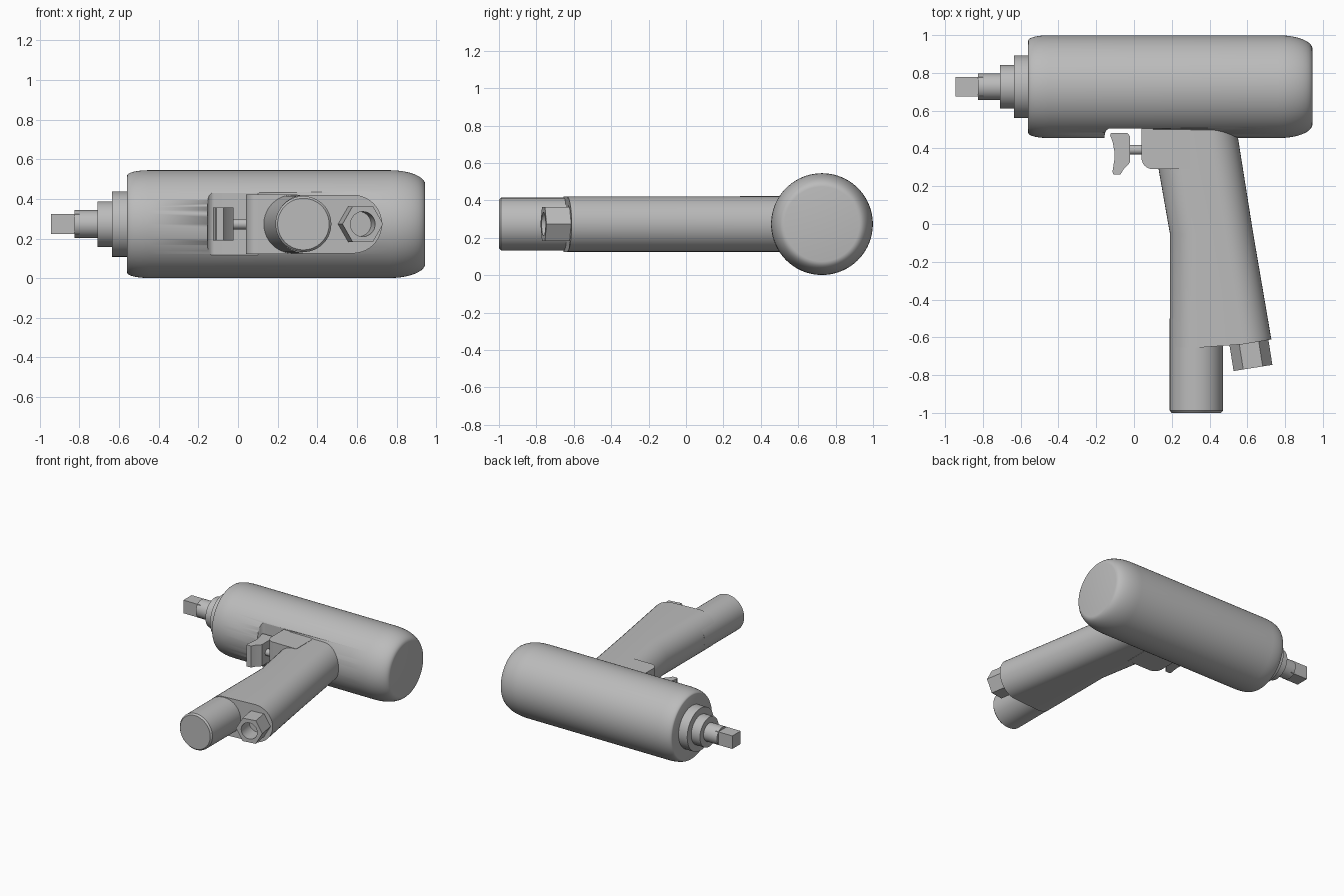
import bpy, bmesh
from math import pi, sin, cos, radians
from mathutils import Matrix, Vector

cube = bpy.data.objects.get("Cube")
if cube:
    bpy.data.objects.remove(cube)

grey = bpy.data.materials.new("plain grey")
grey.use_nodes = True
colour = (0.5, 0.5, 0.5, 1)
grey.diffuse_color = colour
grey.node_tree.nodes["Principled BSDF"].inputs["Base Color"].default_value = colour

MID = 0.273       # height of the tool's centre plane
BARREL_Y = 0.727  # barrel axis


def finish(name, bm, angle=30):
    bmesh.ops.recalc_face_normals(bm, faces=bm.faces)
    mesh = bpy.data.meshes.new(name)
    bm.to_mesh(mesh)
    bm.free()
    ob = bpy.data.objects.new(name, mesh)
    bpy.context.collection.objects.link(ob)
    mesh.materials.append(grey)
    smooth(ob, angle)
    return ob


def activate(ob):
    bpy.ops.object.select_all(action='DESELECT')
    ob.select_set(True)
    bpy.context.view_layer.objects.active = ob


def smooth(ob, angle=30):
    activate(ob)
    bpy.ops.object.shade_smooth_by_angle(angle=radians(angle))


def loft(name, rings):
    """Skin closed rings of points and cap both ends."""
    bm = bmesh.new()
    loops = [[bm.verts.new(p) for p in ring] for ring in rings]
    n = len(loops[0])
    for a, b in zip(loops, loops[1:]):
        for i in range(n):
            j = (i + 1) % n
            bm.faces.new((a[i], a[j], b[j], b[i]))
    bm.faces.new(loops[0])
    bm.faces.new(loops[-1])
    return finish(name, bm)


def turned(name, profile, origin, direction, sides=64):
    """Solid of revolution from (distance along axis, radius) pairs."""
    turn = Matrix.Translation(origin) @ Vector(direction).to_track_quat('Z', 'Y').to_matrix().to_4x4()
    return loft(name, [[turn @ Vector((r * cos(2 * pi * i / sides), r * sin(2 * pi * i / sides), d))
                        for i in range(sides)] for d, r in profile])


def plate(name, outline, half):
    """Extrude a plan outline evenly about the centre plane."""
    return loft(name, [[(x, y, MID + s * half) for x, y in outline] for s in (-1, 1)])


def arc(cx, cy, r, start, end, steps=8):
    angles = [radians(start + (end - start) * i / steps) for i in range(steps + 1)]
    return [(cx + r * cos(a), cy + r * sin(a)) for a in angles]


def cut(ob, cutter):
    mod = ob.modifiers.new("cut", 'BOOLEAN')
    mod.operation = 'DIFFERENCE'
    mod.solver = 'EXACT'
    mod.object = cutter
    activate(ob)
    # keep the cut ahead of the smoothing step
    bpy.ops.object.modifier_move_to_index(modifier=mod.name, index=0)
    bpy.ops.object.modifier_apply(modifier=mod.name)
    bpy.data.objects.remove(cutter)


# Barrel with rounded shoulders, and a recess for the trigger
front = [(-0.56 + 0.11 * (1 - cos(t)), 0.245 + 0.027 * sin(t)) for t in [pi / 16 * i for i in range(9)]]
rear = [(0.765 + 0.18 * sin(t), 0.2 + 0.072 * cos(t)) for t in [pi / 20 * i for i in range(11)]]
barrel = turned("barrel", front + rear, (0, BARREL_Y, MID), (1, 0, 0), 96)
recess = plate("recess_cutter",
               [(0.1, 0.4), (0.1, 0.508)] + arc(-0.118, 0.471, 0.037, 90, 180) + [(-0.155, 0.4)], 0.157)
cut(barrel, recess)

# Stepped nose and square drive
for name, x, r in (("nose_collar", -0.635, 0.165), ("nose_ring", -0.71, 0.115),
                   ("drive_shaft", -0.825, 0.07)):
    turned(name, [(x, r), (-0.5, r)], (0, BARREL_Y, MID), (1, 0, 0))
h = 0.051
loft("square_drive", [[(x, BARREL_Y + a * h, MID + b * h) for a, b in ((-1, -1), (1, -1), (1, 1), (-1, 1))]
                      for x in (-0.945, -0.8)])

# Grip: rounded section, raked at the front above the knee and along the back
R = 0.148


def grip_ring(y, low=False):
    x0 = 0.19 - max(0, y + 0.05) * 0.176
    x1 = 0.55 + (0.46 - y) * 0.159
    pts = arc(x1 - R, MID, R, -90, 90, 20) + arc(x0 + R, MID, R, 90, 270, 20)
    return [(x, y + (max(0, x - 0.47) * 0.17 if low else 0), z) for x, z in pts]


loft("grip", [grip_ring(-0.655, True), grip_ring(-0.05), grip_ring(0.6)])
plate("trigger_housing", [(0.3, 0.6), (0.04, 0.6)] + arc(0.1, 0.35, 0.06, 180, 270) + [(0.3, 0.29)], 0.15)

# Exhaust tube below the grip
turned("exhaust_tube", [(0, 0.13), (0.012, 0.141), (0.5, 0.141)], (0.33, -1, MID), (0, 1, 0))

# Hexagonal air inlet, following the slope of the back
tilt = Vector((0.157, -0.988, 0))
end = Vector((0.63, -0.762, MID))
inlet = turned("air_inlet", [(-0.2, 0.104), (0, 0.104)], end, tilt, 6)
# put two corners in the plan plane
spin = Matrix.Translation(end) @ Matrix.Rotation(
    tilt.angle(Vector((0, -1, 0))), 4, 'Z')
inlet.data.clear_geometry()
bm = bmesh.new()
bmesh.ops.create_cone(bm, cap_ends=True, segments=6, radius1=0.104, radius2=0.104, depth=0.2,
                      matrix=spin @ Matrix.Translation((0, 0.1, 0)) @ Matrix.Rotation(pi / 2, 4, 'X')
                      @ Matrix.Rotation(pi / 6, 4, 'Z'))
xs = [v.co.z for v in bm.verts]
if max(xs) - min(xs) > 0.19:
    bmesh.ops.rotate(bm, verts=bm.verts, cent=end, matrix=Matrix.Rotation(pi / 6, 3, tilt))
bm.to_mesh(inlet.data)
bm.free()
cut(inlet, turned("inlet_cutter", [(-0.13, 0.063), (0.05, 0.063)], end, tilt, 32))
smooth(inlet)

# Trigger and its push rod
plate("trigger", [(-0.035, 0.482), (-0.122, 0.482), (-0.126, 0.47), (-0.112, 0.43), (-0.104, 0.385),
                  (-0.104, 0.34), (-0.114, 0.275), (-0.108, 0.262), (-0.072, 0.262), (-0.055, 0.29),
                  (-0.022, 0.325), (-0.022, 0.465)], 0.084)
turned("push_rod", [(-0.05, 0.026), (0.06, 0.026)], (0, 0.393, MID), (1, 0, 0), 32)
